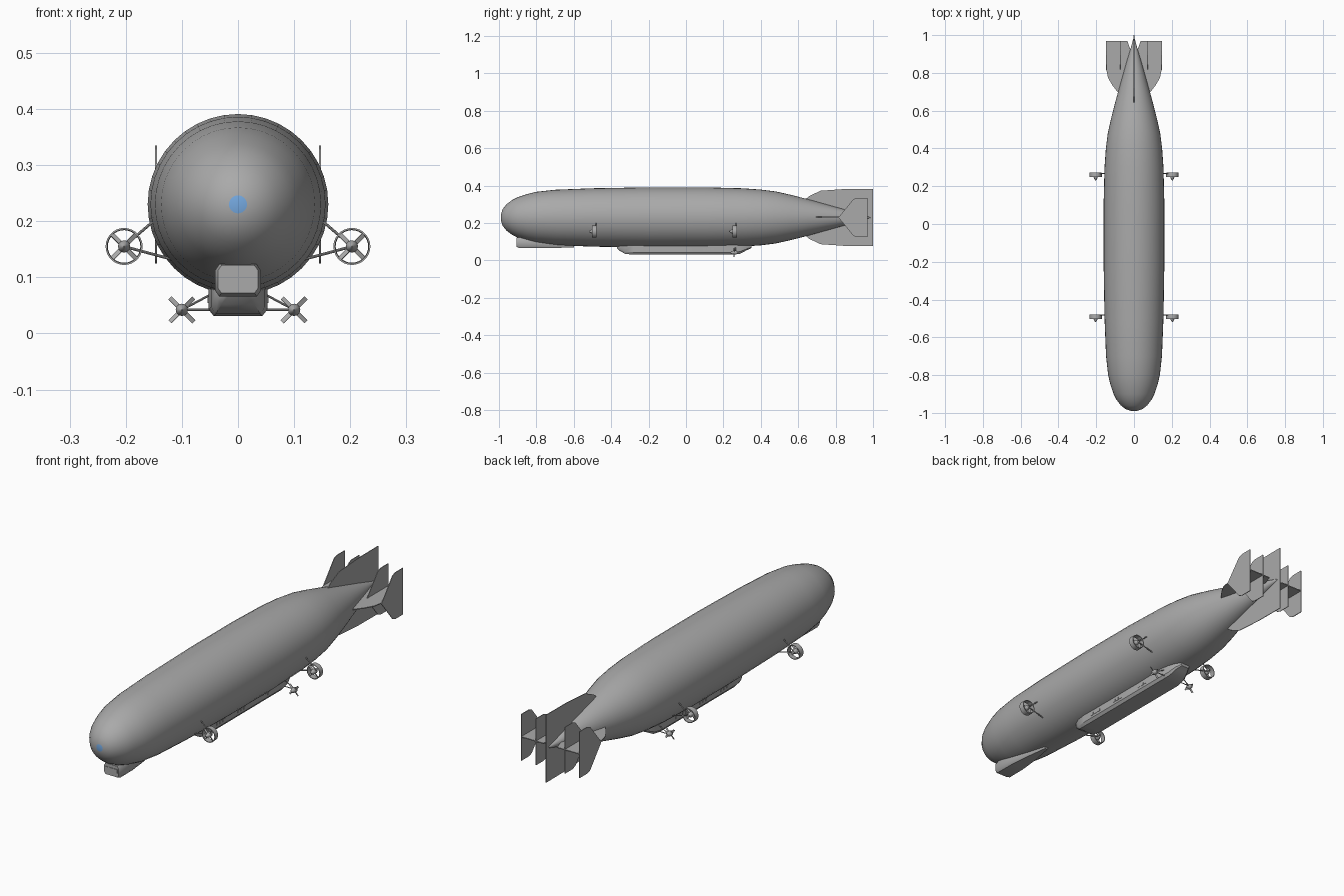
import bpy, bmesh, math
from mathutils import Vector, Matrix

cube = bpy.data.objects.get("Cube")
if cube:
    bpy.data.objects.remove(cube)


def material(name, rgb):
    m = bpy.data.materials.new(name)
    m.use_nodes = True
    m.diffuse_color = (*rgb, 1)
    m.node_tree.nodes["Principled BSDF"].inputs["Base Color"].default_value = (*rgb, 1)
    return m


GREY = material("grey_skin", (0.4, 0.4, 0.4))
BLUE = material("nose_blue", (0.18, 0.4, 0.75))
AXIS = 0.23  # height of the hull centreline


def finish(name, bm, mats=(GREY,), smooth=True):
    bmesh.ops.recalc_face_normals(bm, faces=bm.faces)
    mesh = bpy.data.meshes.new(name)
    bm.to_mesh(mesh)
    bm.free()
    ob = bpy.data.objects.new(name, mesh)
    bpy.context.collection.objects.link(ob)
    for m in mats:
        mesh.materials.append(m)
    if smooth:
        bpy.ops.object.select_all(action='DESELECT')
        ob.select_set(True)
        bpy.context.view_layer.objects.active = ob
        bpy.ops.object.shade_smooth_by_angle(angle=math.radians(35))
    return ob


def loft(bm, rings, closed=False):
    """Skin a list of point rings; cap the ends unless the loft closes on itself."""
    loops = [[bm.verts.new(p) for p in ring] for ring in rings]
    n = len(loops[0])
    pairs = list(zip(loops, loops[1:])) + ([(loops[-1], loops[0])] if closed else [])
    for a, b in pairs:
        for i in range(n):
            j = (i + 1) % n
            bm.faces.new((a[i], a[j], b[j], b[i]))
    if not closed:
        bm.faces.new(loops[0])
        bm.faces.new(loops[-1])


def circle(y, r, n, cx=0, cz=0):
    return [Vector((cx + r * math.cos(2 * math.pi * i / n), y,
                    cz + r * math.sin(2 * math.pi * i / n))) for i in range(n)]


def plate(name, pts, thick, normal):
    """Flat outline thickened along its normal."""
    bm = bmesh.new()
    d = Vector(normal) * thick / 2
    loft(bm, [[Vector(p) - d for p in pts], [Vector(p) + d for p in pts]])
    return finish(name, bm, smooth=False)


def strut(name, a, b, r):
    a, b = Vector(a), Vector(b)
    bm = bmesh.new()
    turn = (b - a).to_track_quat('Z', 'Y').to_matrix().to_4x4()
    bmesh.ops.create_cone(bm, cap_ends=True, segments=8, radius1=r, radius2=r,
                          depth=(b - a).length,
                          matrix=Matrix.Translation((a + b) / 2) @ turn)
    finish(name, bm)


def propeller(name, x, y, z, length):
    """Pointed hub with four twisted blades set in an X."""
    bm = bmesh.new()
    hub = [(-.03, .001), (-.022, .007), (-.012, .011), (.002, .011), (.012, .005)]
    loft(bm, [circle(y + dy, r, 12, x, z) for dy, r in hub])
    for k in range(4):
        m = (Matrix.Translation((x, y - .008, z))
             @ Matrix.Rotation(math.radians(45 + 90 * k), 4, 'Y')
             @ Matrix.Translation((0, 0, length / 2))
             @ Matrix.Rotation(math.radians(25), 4, 'Z')
             @ Matrix.Diagonal((.008, .002, length, 1)))
        bmesh.ops.create_cube(bm, size=1, matrix=m)
    finish(name, bm)


# Hull: lathed body with a blue nose cap
profile = [(-.99, .016), (-.98, .045), (-.96, .07), (-.93, .093), (-.9, .108),
           (-.85, .125), (-.8, .137), (-.7, .148), (-.5, .156), (-.2, .161),
           (.1, .161), (.3, .156), (.4, .149), (.48, .139), (.56, .121),
           (.65, .098), (.75, .07), (.85, .042), (.93, .018), (.99, .001)]
bm = bmesh.new()
loft(bm, [circle(y, r, 40, 0, AXIS) for y, r in profile])
hull = finish("hull", bm, (GREY, BLUE))
for f in hull.data.polygons:
    if f.center.y < -.989:
        f.material_index = 1


# Cars under the hull: rounded box sections lofted along y
def car(name, stations):
    bm = bmesh.new()
    rings = []
    for y, w, low, top in stations:
        h = top - low
        half = [(.82 * w, low), (w, low + .18 * h), (w, top - .2 * h), (.8 * w, top)]
        rings.append([Vector((x, y, z)) for x, z in half]
                     + [Vector((-x, y, z)) for x, z in reversed(half)])
    loft(bm, rings)
    finish(name, bm)


car("control_car", [(-.905, .036, .072, .122), (-.89, .041, .066, .124),
                    (-.8, .04, .066, .124), (-.7, .028, .067, .11),
                    (-.6, .008, .07, .1)])
car("passenger_gondola", [(-.37, .022, .066, .09), (-.355, .036, .052, .095),
                          (-.325, .048, .035, .1), (-.28, .053, .031, .1),
                          (.25, .053, .031, .1), (.29, .047, .036, .1),
                          (.325, .036, .055, .095), (.35, .022, .066, .09)])

# Control car windscreen panes
for i in (-1, 0, 1):
    x = i * .022
    plate("windscreen_pane", [(x - .009, -.906, .09), (x + .009, -.906, .09),
                              (x + .009, -.906, .108), (x - .009, -.906, .108)],
          .003, (0, 1, 0))

# Vertical tail fin, mirrored above and below the axis
upper = [(.63, .09), (.66, .115), (.72, .143), (.85, .152), (1, .153)]
outline = upper + [(y, -z) for y, z in reversed(upper)]
plate("vertical_fin", [(0, y, AXIS + z) for y, z in outline], .003, (1, 0, 0))

for s, side in ((1, "left"), (-1, "right")):
    # Horizontal fin with its two small rudders
    fin = [(.0, .68), (.08, .69), (.115, .735), (.138, .775), (.145, .81),
           (.145, .97), (.035, .97), (.018, .92), (0, .92)]
    plate(side + "_horizontal_fin", [(s * x, y, AXIS + .003) for x, y in fin],
          .004, (0, 0, 1))
    half = [(.815, 0), (.895, .098), (.915, .105), (.97, .105)]
    rudder = half + [(y, -z) for y, z in reversed(half[1:])]
    for label, x in (("outer", .146), ("inner", .072)):
        plate(f"{side}_{label}_rudder", [(s * x, y, AXIS + z) for y, z in rudder],
              .003, (1, 0, 0))

    # Ducted engines on the hull flanks
    for pos, y in (("front", -.49), ("rear", .26)):
        name = f"{side}_{pos}"
        cx, cz = s * .203, .155
        bm = bmesh.new()
        loft(bm, [circle(y + dy, r, 28, cx, cz) for dy, r in
                  ((-.012, .033), (.012, .032), (.012, .029), (-.012, .03))], closed=True)
        finish(name + "_duct", bm)
        propeller(name + "_propeller", cx, y, cz, .03)
        strut(name + "_upper_strut", (cx, y + .008, cz), (s * .145, y + .008, .205), .0025)
        strut(name + "_lower_strut", (cx, y + .008, cz), (s * .11, y + .008, .13), .0025)

    # Open propellers beside the gondola
    px, py, pz = s * .1, .265, .042
    propeller(side + "_gondola_propeller", px, py, pz, .03)
    strut(side + "_gondola_lower_strut", (px, py, pz), (s * .03, py, pz), .002)
    strut(side + "_gondola_upper_strut", (px, py, pz), (s * .04, py, .074), .002)

    # Gondola windows in groups
    for group in (-.2, -.05, .12):
        for k in (-1, 0, 1):
            y = group + k * .022
            plate(side + "_gondola_window",
                  [(s * .053, y - .007, .054), (s * .053, y + .007, .054),
                   (s * .053, y + .007, .066), (s * .053, y - .007, .066)],
                  .003, (1, 0, 0))
